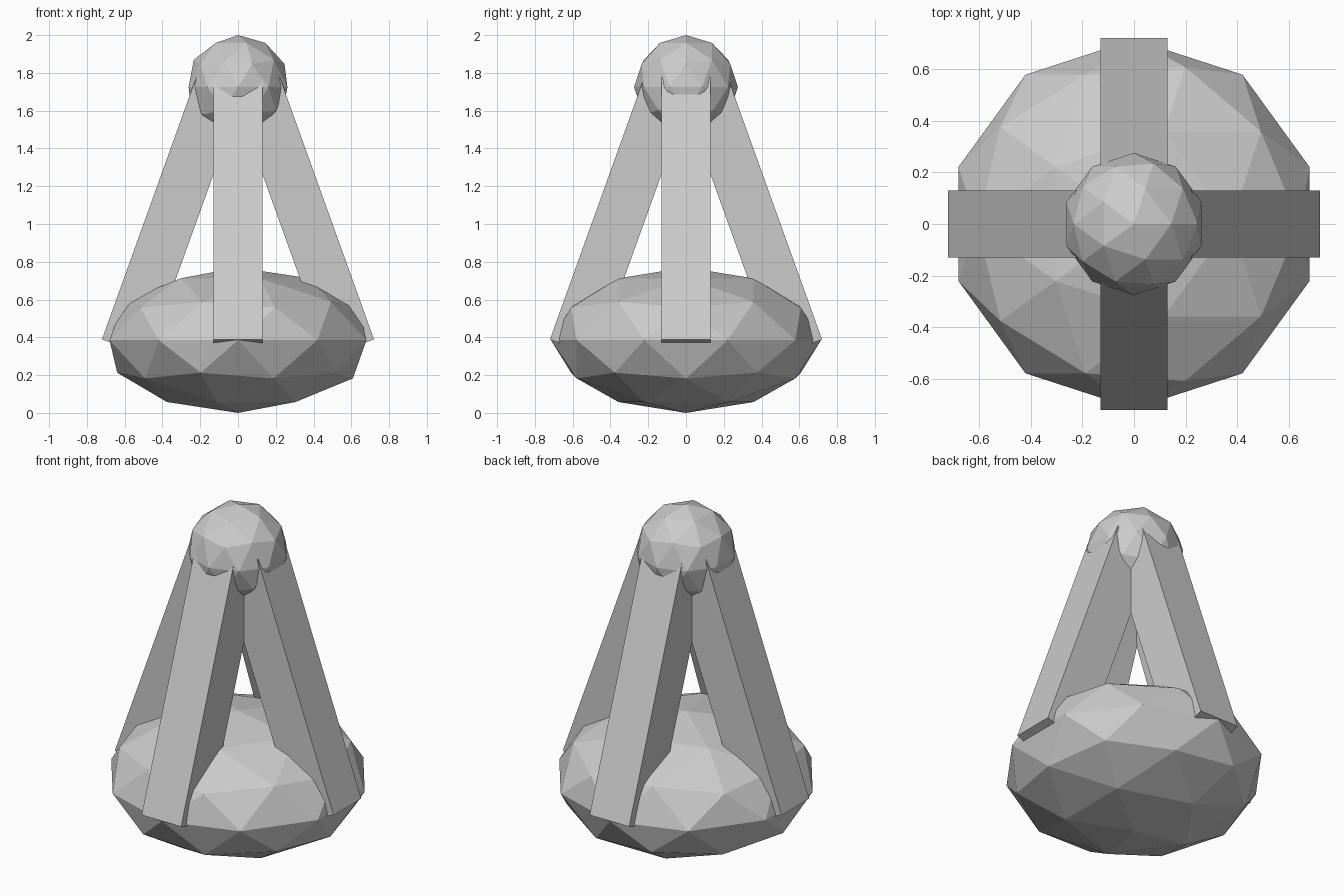
import bpy
import math
from mathutils import Vector, Matrix

if "Cube" in bpy.data.objects:
    bpy.data.objects.remove(bpy.data.objects["Cube"])


def faceted_ball(name, centre, radii):
    bpy.ops.mesh.primitive_ico_sphere_add(subdivisions=2, radius=1, location=centre)
    ob = bpy.context.object
    ob.name = name
    ob.scale = radii
    bpy.ops.object.transform_apply(location=False, rotation=False, scale=True)
    return ob


def square_post(name, bottom, top, width, angle):
    # Square bar between two points in the XZ plane, then spun about Z
    bottom, top = Vector(bottom), Vector(top)
    axis = top - bottom
    tilt = math.atan2(axis.x, axis.z)
    bpy.ops.mesh.primitive_cube_add(size=1)
    ob = bpy.context.object
    ob.name = name
    ob.data.transform(Matrix.Diagonal((width, width, axis.length, 1)))
    ob.matrix_world = (Matrix.Rotation(angle, 4, 'Z')
                       @ Matrix.Translation((bottom + top) / 2)
                       @ Matrix.Rotation(tilt, 4, 'Y'))
    return ob


# Squashed base and round top knob
faceted_ball("base", (0, 0, 0.385), (0.715, 0.715, 0.385))
faceted_ball("top_knob", (0, 0, 1.725), (0.275, 0.275, 0.275))

# Four leaning posts joining base and knob
for i, side in enumerate(("right", "back", "left", "front")):
    square_post(side + "_post", (0.598, 0, 0.345), (0.098, 0, 1.735),
                0.26, i * math.pi / 2)
